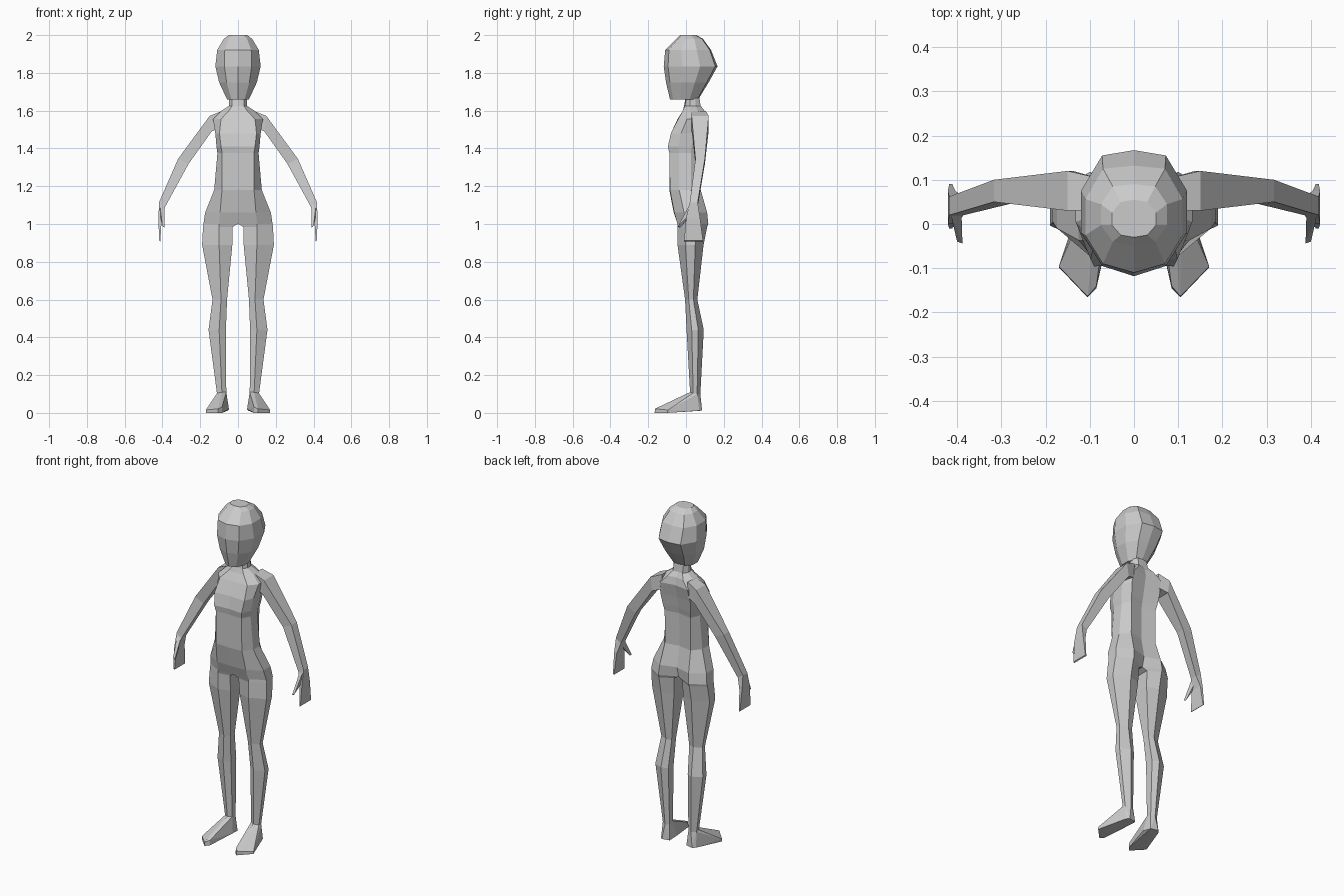
import bpy, bmesh

grey = bpy.data.materials.new("light_grey")
grey.diffuse_color = (0.6, 0.6, 0.6, 1)


def finish(name, bm):
    """Turn a right-half bmesh into an object mirrored across x = 0."""
    bmesh.ops.recalc_face_normals(bm, faces=bm.faces)
    me = bpy.data.meshes.new(name)
    bm.to_mesh(me)
    bm.free()
    ob = bpy.data.objects.new(name, me)
    bpy.context.collection.objects.link(ob)
    me.materials.append(grey)
    mod = ob.modifiers.new("mirror", "MIRROR")
    mod.use_clip = True
    mod.merge_threshold = 0.001
    return ob


def loft(name, rings, closed_from=0, caps=(True, True)):
    """Skin rings of points; rings before closed_from stay open at x = 0."""
    bm = bmesh.new()
    vs = [[bm.verts.new(p) for p in r] for r in rings]
    n = len(rings[0])
    for i in range(len(vs) - 1):
        for j in range(n if i >= closed_from else n - 1):
            k = (j + 1) % n
            bm.faces.new((vs[i][j], vs[i][k], vs[i + 1][k], vs[i + 1][j]))
    if caps[0]:
        bm.faces.new(vs[0])
    if caps[1]:
        bm.faces.new(vs[-1])
    return finish(name, bm)


def hull(name, pts):
    bm = bmesh.new()
    for p in pts:
        bm.verts.new(p)
    bmesh.ops.convex_hull(bm, input=bm.verts)
    return finish(name, bm)


def section(z, xin, xc, xo, yf, yb, yfi, ybi):
    """Six points: inner front, front corner, two side, back corner, inner back."""
    d = yb - yf
    return [(xin, yfi, z), (xc, yf, z), (xo, yf + 0.3 * d, z),
            (xo, yf + 0.68 * d, z), (xc, yb, z), (xin, ybi, z)]


# Head: z, inner x, corner x, outer x, front y, back y, centre front, centre back
head = [
    (2.000, 0, .030, .050, -.025, .050, -.030, .055),
    (1.980, 0, .048, .075, -.040, .085, -.050, .090),
    (1.922, 0, .070, .110, -.090, .125, -.110, .132),
    (1.835, 0, .072, .120, -.095, .155, -.118, .167),
    (1.750, 0, .060, .100, -.085, .110, -.106, .120),
    (1.660, 0, .035, .058, -.068, .060, -.085, .065),
]
loft("head", [section(*r) for r in head], closed_from=99)

# Torso flowing into the legs
torso = [
    (1.690, 0, .030, .045, .005, .065, .000, .070),
    (1.625, 0, .032, .048, -.005, .078, -.010, .075),
    (1.598, 0, .050, .090, -.018, .100, -.018, .090),
    (1.555, 0, .090, .132, -.042, .115, -.045, .100),
    (1.480, 0, .098, .120, -.080, .100, -.074, .085),
    (1.410, 0, .090, .114, -.096, .088, -.088, .072),
    (1.375, 0, .084, .109, -.088, .080, -.086, .064),
    (1.180, 0, .085, .126, -.085, .078, -.088, .062),
    (1.060, 0, .095, .174, -.062, .112, -.065, .085),
    (1.000, 0, .100, .183, -.045, .118, -.042, .070),
]
legs = [
    (0.985, .028, .100, .185, -.045, .112, -.035, .075),
    (0.890, .030, .100, .190, -.045, .093, -.028, .070),
    (0.600, .058, .090, .135, -.005, .060, .010, .052),
    (0.440, .064, .100, .156, .003, .094, .025, .075),
    (0.100, .062, .085, .111, .022, .076, .035, .066),
]
loft("body", [section(*r) for r in torso + legs], closed_from=len(torso) - 1,
     caps=(False, True))

# Arms and hands: outer x, outer z, inner x, inner z, front y, back y
arm = [
    (.085, 1.598, .085, 1.510, .030, .105),
    (.150, 1.572, .138, 1.492, .030, .120),
    (.317, 1.345, .262, 1.318, .050, .100),
    (.418, 1.115, .385, 1.092, .020, .062),
    (.421, 1.030, .404, 1.030, .000, .075),
    (.418, .912, .411, .908, -.010, .090),
]
loft("arm", [[(ox, yf, oz), (ox, yb, oz), (ix, yb, iz), (ix, yf, iz)]
             for ox, oz, ix, iz, yf, yb in arm])

# Thumbs
hull("thumb", [(.414, .020, 1.105), (.390, .022, 1.095), (.414, .022, 1.050),
               (.398, .024, 1.050), (.400, -.040, .992), (.388, -.044, .985),
               (.390, -.030, .980)])

# Feet: ankle, heel, then ball and toes
hull("foot", [(.062, .035, .110), (.085, .022, .110), (.111, .038, .105),
              (.111, .060, .100), (.085, .076, .100), (.062, .066, .100),
              (.055, .075, .012), (.100, .085, .012), (.115, .070, .012),
              (.048, .020, .020), (.170, -.098, .000), (.170, -.096, .015),
              (.105, -.166, .000), (.105, -.164, .022), (.085, -.145, .000),
              (.085, -.140, .030)])
